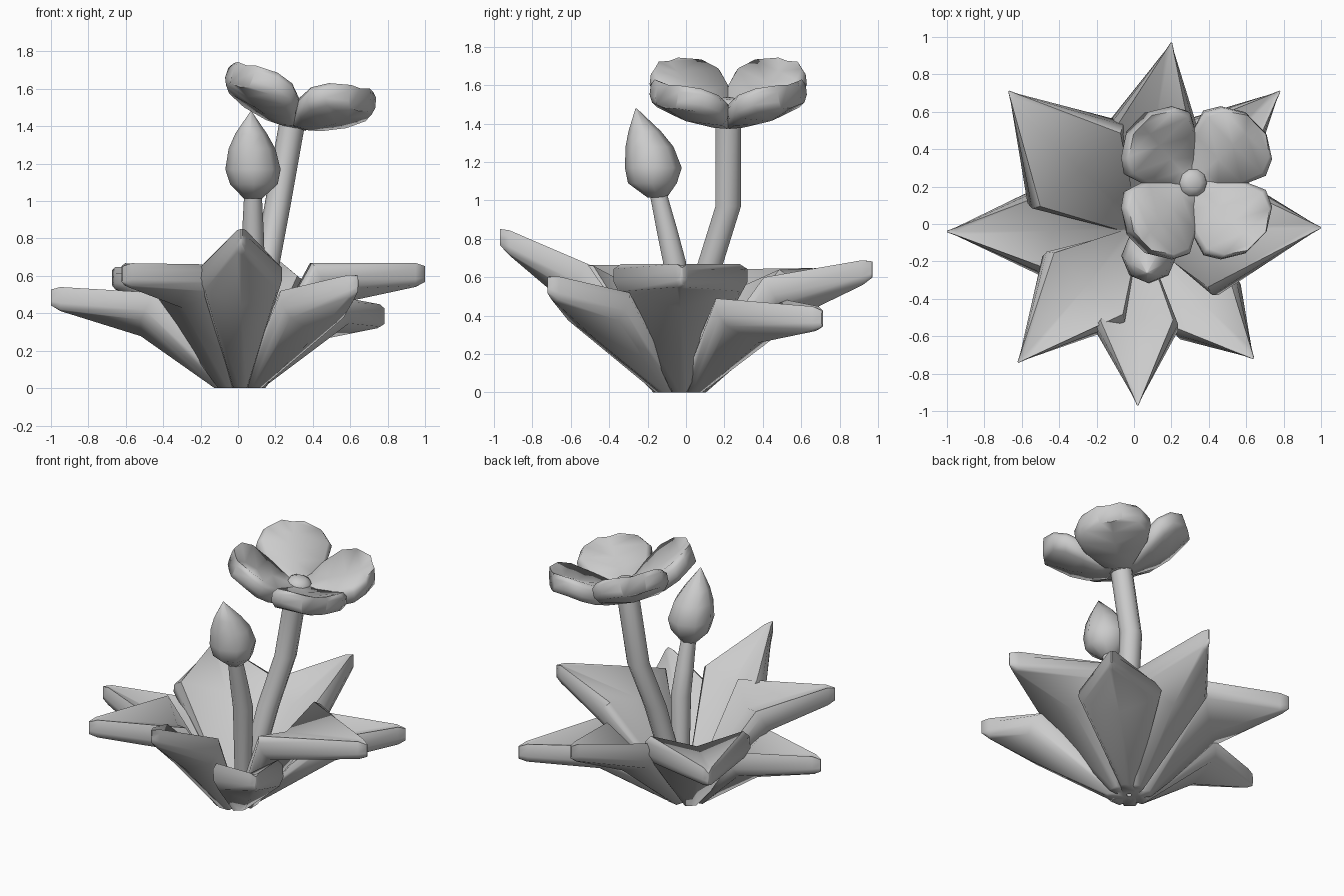
import bpy, bmesh
from math import pi, cos, sin, atan2, hypot, radians
from mathutils import Matrix, Vector

if "Cube" in bpy.data.objects:
    bpy.data.objects.remove(bpy.data.objects["Cube"])


def loft(name, stacks, angle=65):
    """Skin each stack of equal rings into a closed solid, all in one object."""
    bm = bmesh.new()
    for rings in stacks:
        loops = [[bm.verts.new(p) for p in ring] for ring in rings]
        n = len(loops[0])
        for a, b in zip(loops, loops[1:]):
            for i in range(n):
                j = (i + 1) % n
                bm.faces.new((a[i], a[j], b[j], b[i]))
        bm.faces.new(loops[0])
        bm.faces.new(loops[-1])
    bmesh.ops.recalc_face_normals(bm, faces=bm.faces)
    mesh = bpy.data.meshes.new(name)
    bm.to_mesh(mesh)
    bm.free()
    ob = bpy.data.objects.new(name, mesh)
    bpy.context.collection.objects.link(ob)
    bpy.ops.object.select_all(action='DESELECT')
    ob.select_set(True)
    bpy.context.view_layer.objects.active = ob
    bpy.ops.object.shade_smooth_by_angle(angle=radians(angle))
    return ob


def blade(rows, mat):
    """Thick folded strip. Row: reach, half width, edge z, keel z, half thickness (dr, dz)."""
    rings = []
    for r, w, ze, zc, dr, dz in rows:
        half = [(0.88, 1), (1, 0.45), (1, -0.45), (0.88, -1)]
        sec = [(0, 1)] + half + [(0, -1)] + [(-s, k) for s, k in reversed(half)]
        rings.append([mat @ Vector((r + k * dr, s * w, zc + (ze - zc) * abs(s) + k * dz))
                      for s, k in sec])
    return rings


def tube(points, sides=10):
    return [[(x + r * cos(2 * pi * i / sides), y + r * sin(2 * pi * i / sides), z)
             for i in range(sides)] for x, y, z, r in points]


# Leaves: tip x, y, z; bend reach, half width, edge height
leaves = [
    (0.20, 0.97, 0.64, 0.53, 0.25, 0.54),
    (0.78, 0.71, 0.385, 0.55, 0.26, 0.43),
    (1.00, -0.02, 0.61, 0.42, 0.35, 0.61),
    (0.64, -0.72, 0.56, 0.57, 0.22, 0.46),
    (0.02, -0.97, 0.81, 0.52, 0.22, 0.61),
    (-0.62, -0.74, 0.61, 0.42, 0.28, 0.60),
    (-1.00, -0.04, 0.485, 0.49, 0.24, 0.45),
    (-0.67, 0.71, 0.59, 0.48, 0.33, 0.58),
]
base = Vector((0.01, -0.035, 0))
for n, (x, y, z, r, w, ze) in enumerate(leaves):
    dx, dy = x - base.x, y - base.y
    reach = hypot(dx, dy)
    mat = Matrix.Translation(base) @ Matrix.Rotation(atan2(dy, dx), 4, 'Z')
    t = 0.05 / (reach - r)
    zt = z + (ze - z) * t
    rows = [(0.075, 0.04, 0, 0, -0.06, 0),
            (r, w, ze, ze - 0.10, -0.04, 0.072),
            (reach - 0.05, w * t, zt, zt - 0.10 * t, 0, 0.06),
            (reach, 0.004, z, z, 0, 0.042)]
    loft(f"leaf_{n + 1}", [blade(rows, mat)])

# Stems
loft("flower_stem", [tube([(0.04, 0.0, 0.02, 0.06), (0.15, 0.12, 0.65, 0.07),
                           (0.21, 0.22, 0.97, 0.07), (0.29, 0.22, 1.42, 0.07)])])
loft("bud_stem", [tube([(0.04, 0.0, 0.02, 0.05), (0.08, -0.06, 0.68, 0.063),
                        (0.08, -0.10, 0.85, 0.057), (0.08, -0.15, 1.06, 0.046)])])

# Bud
loft("bud", [tube([(0.08, -0.15, 1.015, 0.05), (0.085, -0.175, 1.09, 0.127),
                   (0.08, -0.17, 1.17, 0.148), (0.075, -0.19, 1.28, 0.125),
                   (0.07, -0.215, 1.36, 0.085), (0.07, -0.26, 1.48, 0.003)], 8)], 80)

# Flower: four cupped petals around a tilted axis
tilt = Matrix.Translation((0.29, 0.22, 1.37)) @ Matrix.Rotation(radians(11.5), 4, 'Y')
petal = [(0.0, 0.05, 0.07, 0.07, 0, 0.05),
         (0.10, 0.115, 0.09, 0.08, -0.01, 0.055),
         (0.20, 0.20, 0.135, 0.115, -0.02, 0.055),
         (0.30, 0.24, 0.20, 0.15, -0.015, 0.06),
         (0.38, 0.195, 0.24, 0.195, -0.01, 0.06),
         (0.45, 0.08, 0.25, 0.24, -0.01, 0.06)]
loft("petals", [blade(petal, tilt @ Matrix.Rotation(pi / 4 + k * pi / 2, 4, 'Z'))
                for k in range(4)])

# Flower centre
dome = tube([(0, 0, 0.02, 0.07), (0, 0, 0.12, 0.08), (0, 0, 0.145, 0.07), (0, 0, 0.165, 0.035)])
loft("flower_centre", [[[tilt @ Vector(p) for p in ring] for ring in dome]])
